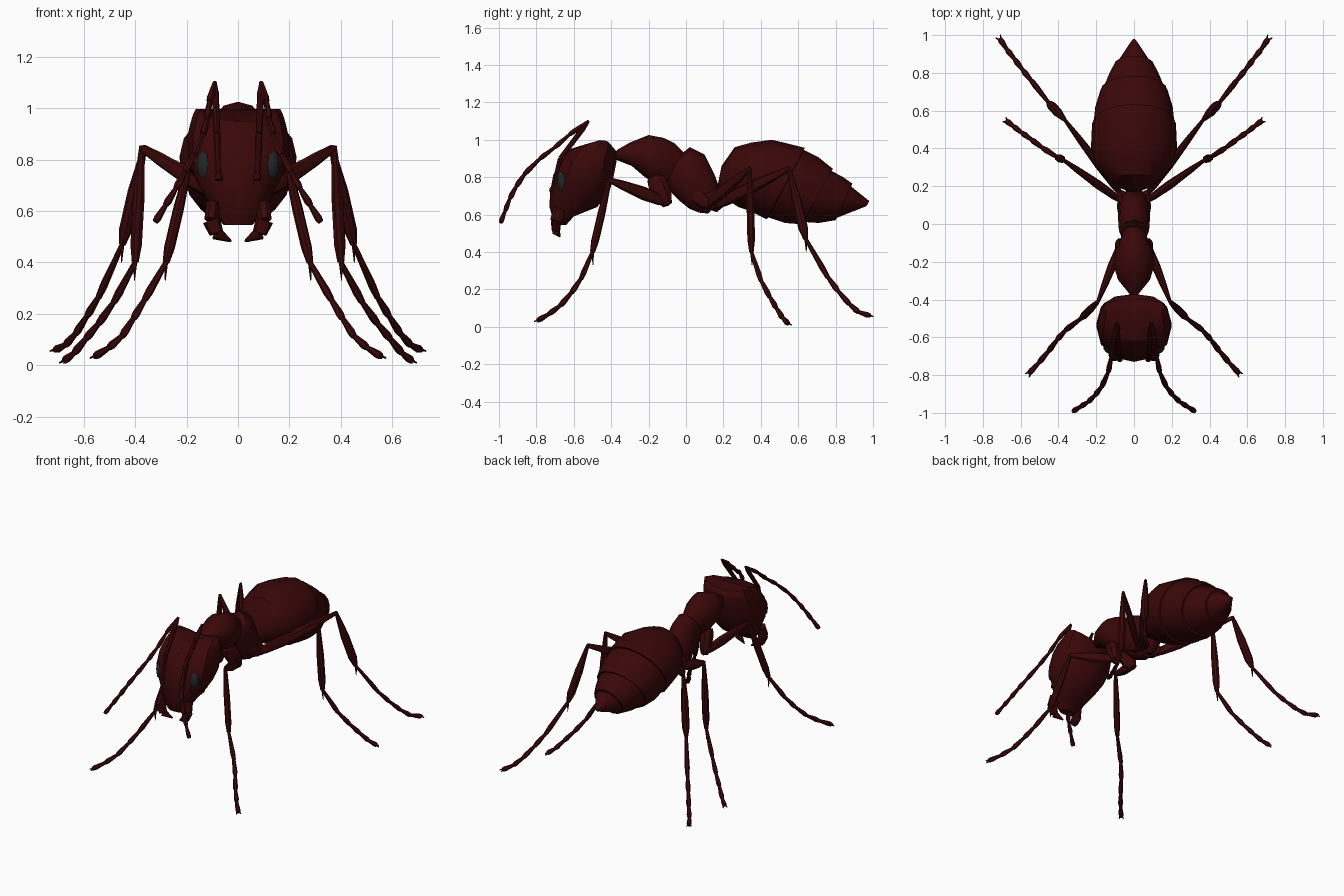
import bpy, bmesh, math
from mathutils import Vector, Matrix

if "Cube" in bpy.data.objects:
    bpy.data.objects.remove(bpy.data.objects["Cube"])


def material(name, rgb):
    m = bpy.data.materials.new(name)
    m.diffuse_color = (*rgb, 1)
    m.use_nodes = True
    m.node_tree.nodes["Principled BSDF"].inputs["Base Color"].default_value = m.diffuse_color
    return m


RED = material("dark red shell", (0.042, 0.0022, 0.0025))
EYE = material("dark grey eye", (0.015, 0.020, 0.020))


def finish(name, bm, mat=RED, mirror=False, angle=40):
    bmesh.ops.recalc_face_normals(bm, faces=bm.faces)
    me = bpy.data.meshes.new(name)
    bm.to_mesh(me)
    bm.free()
    me.materials.append(mat)
    ob = bpy.data.objects.new(name, me)
    bpy.context.collection.objects.link(ob)
    if mirror:
        ob.modifiers.new("mirror", "MIRROR").use_clip = False
    bpy.ops.object.select_all(action="DESELECT")
    ob.select_set(True)
    bpy.context.view_layer.objects.active = ob
    bpy.ops.object.shade_smooth_by_angle(angle=math.radians(angle))
    return ob


def skin(bm, rings):
    rings = [[bm.verts.new(p) for p in r] for r in rings]
    n = len(rings[0])
    for a, b in zip(rings, rings[1:]):
        for i in range(n):
            bm.faces.new((a[i], a[(i + 1) % n], b[(i + 1) % n], b[i]))
    bm.faces.new(rings[0])
    bm.faces.new(rings[-1])


def body(bm, rings, sides=16, power=1.0):
    """Rings are (top y, top z, bottom y, bottom z, half width)."""
    out = []
    for y1, z1, y2, z2, w in rings:
        ring = []
        for i in range(sides):
            a = 2 * math.pi * i / sides
            c, s = [math.copysign(abs(v) ** power, v) if abs(v) > 1e-6 else 0
                    for v in (math.cos(a), math.sin(a))]
            ring.append(((c * w), (y1 + y2) / 2 + s * (y1 - y2) / 2, (z1 + z2) / 2 + s * (z1 - z2) / 2))
        out.append(ring)
    skin(bm, out)


def limb(bm, a, b, profile, flat=1.0, sides=8):
    """Straight spindle from a to b; profile is (fraction, radius)."""
    a, b = Vector(a), Vector(b)
    d = (b - a).normalized()
    u = d.cross(Vector((0, 0, 1))).normalized()
    v = u.cross(d)
    skin(bm, [[a.lerp(b, t) + u * (r * flat * math.cos(k * 2 * math.pi / sides))
               + v * (r * math.sin(k * 2 * math.pi / sides)) for k in range(sides)]
              for t, r in profile])


def joints(bm, pts, r0, r1):
    """Chain of short segments, each flaring toward its far end."""
    for a, b in zip(pts, pts[1:]):
        limb(bm, a, b, [(0, r0), (0.8, r1), (1.03, r1 * 0.8)], sides=6)


# Head: stacked rings from mouth to crown, crown notched in the middle
bm = bmesh.new()
body(bm, [(-.70, .545, -.64, .545, .055), (-.715, .59, -.60, .59, .095), (-.73, .64, -.475, .64, .118),
          (-.727, .72, -.41, .72, .165), (-.71, .81, -.388, .80, .198), (-.67, .89, -.372, .88, .198),
          (-.62, .95, -.37, .935, .185), (-.56, .985, -.375, .965, .175), (-.48, 1.003, -.40, .99, .165)], 12, .85)
for v in bm.verts:
    if v.co.z > .95:
        v.co.z -= .03 * max(0, 1 - abs(v.co.x) / .16)
finish("head", bm, angle=35)

# Front thorax
bm = bmesh.new()
body(bm, [(-.37, .945, -.38, .895, .02), (-.30, .985, -.29, .86, .085), (-.20, 1.025, -.22, .80, .11),
          (-.12, 1.01, -.16, .76, .10), (-.06, .98, -.13, .76, .08), (0, .92, -.10, .76, .06)], 12)
finish("front_thorax", bm)

# Rear thorax
bm = bmesh.new()
body(bm, [(-.03, .92, -.12, .79, .06), (.02, .96, -.09, .73, .08), (.10, .92, -.03, .67, .085),
          (.15, .82, .02, .63, .082), (.18, .74, .07, .61, .07), (.17, .67, .12, .605, .045)], 12)
finish("rear_thorax", bm)

# Waist
bm = bmesh.new()
body(bm, [(.10, .72, .10, .63, .035), (.17, .735, .165, .61, .045), (.23, .76, .25, .68, .04)], 10)
finish("waist", bm)

# Abdomen with stepped overlapping plates
bm = bmesh.new()
body(bm, [(.17, .76, .18, .70, .03), (.19, .86, .21, .685, .10), (.26, .96, .25, .66, .16), (.35, .985, .28, .64, .20),
          (.46, 1.0, .34, .62, .228), (.635, .957, .43, .575, .222), (.63, .945, .44, .585, .214),
          (.71, .905, .53, .555, .205), (.785, .845, .62, .548, .18), (.775, .835, .63, .56, .17),
          (.84, .80, .71, .555, .14), (.89, .765, .80, .57, .105), (.883, .75, .805, .582, .095),
          (.98, .672, .965, .645, .01)], 16)
finish("abdomen", bm, angle=35)

# Eyes
bm = bmesh.new()
bmesh.ops.create_uvsphere(bm, u_segments=8, v_segments=4, radius=1,
                          matrix=Matrix.Translation((.138, -.668, .78)) @ Matrix.Rotation(-.876, 4, "Z")
                          @ Matrix.Diagonal((.015, .030, .054, 1)))
finish("eyes", bm, EYE, True)

# Mandibles: curved hooks
bm = bmesh.new()
hook = [((.095, -.675, .63), .036), ((.103, -.695, .565), .035), ((.085, -.695, .515), .028), ((.03, -.675, .484), .006)]
for (a, ra), (b, rb) in zip(hook, hook[1:]):
    limb(bm, a, b, [(0, ra), (1, rb), (1.06, rb * .7)], .8)
finish("mandibles", bm, mirror=True)

# Antennae: long scape, then a chain of short joints
bm = bmesh.new()
limb(bm, (.075, -.718, .72), (.082, -.672, .90), [(0, .014), (.08, .017), (.15, .01), (1, .013)])
limb(bm, (.082, -.672, .90), (.09, -.52, 1.10), [(0, .013), (.8, .014), (1, .007)])
path = [Vector(p) for p in ((.09, -.52, 1.10), (.11, -.62, 1.03), (.12, -.70, .96), (.135, -.78, .90), (.17, -.86, .82),
                            (.205, -.905, .755), (.24, -.94, .69), (.28, -.965, .625), (.32, -.99, .56))]
joints(bm, path, .009, .015)
finish("antennae", bm, mirror=True)


# Legs: coxa, femur, tibia with spur, tarsus chain and claws
def leg(name, coxa, hip, knee, ankle, toes, thick, base):
    bm = bmesh.new()
    limb(bm, coxa, hip, [(0, base * .8), (.3, base), (.8, base * .85), (1.1, base * .5)], .8)
    limb(bm, hip, knee, [(-.05, .015), (.12, .03), (.4, .036), (.75, .026), (1, .014)], .65)
    limb(bm, knee, ankle, [(-.02, .01), (.1, .015), (.45, thick), (.85, thick), (1, .014)], .9)
    ankle = Vector(ankle)
    limb(bm, ankle, ankle + Vector((.003, .003, -.07)), [(-.3, .01), (1, .002)], sides=5)
    joints(bm, [ankle] + [Vector(t) for t in toes], .01, .016)
    end = Vector(toes[-1])
    d = (end - Vector(toes[-2])).normalized()
    side = d.cross(Vector((0, 0, 1))).normalized()
    for s in (-1, 1):
        limb(bm, end - d * .02, end + d * .018 + side * s * .014, [(0, .009), (1, .003)], sides=5)
    finish(name, bm, mirror=True)


leg("front_legs", (.045, -.17, .80), (.07, -.105, .665), (.19, -.41, .785), (.28, -.50, .40),
    [(.36, -.56, .26), (.405, -.61, .185), (.45, -.67, .115), (.50, -.73, .07), (.555, -.79, .035)], .022, .056)
leg("middle_legs", (.04, .04, .72), (.065, .12, .655), (.375, .34, .845), (.40, .35, .40),
    [(.48, .40, .25), (.54, .445, .165), (.59, .48, .105), (.635, .515, .05), (.675, .545, .018)], .024, .048)
leg("hind_legs", (.04, .10, .70), (.07, .16, .65), (.365, .55, .845), (.45, .64, .47),
    [(.54, .755, .27), (.585, .81, .195), (.63, .87, .125), (.67, .92, .08), (.71, .98, .06)], .027, .048)
